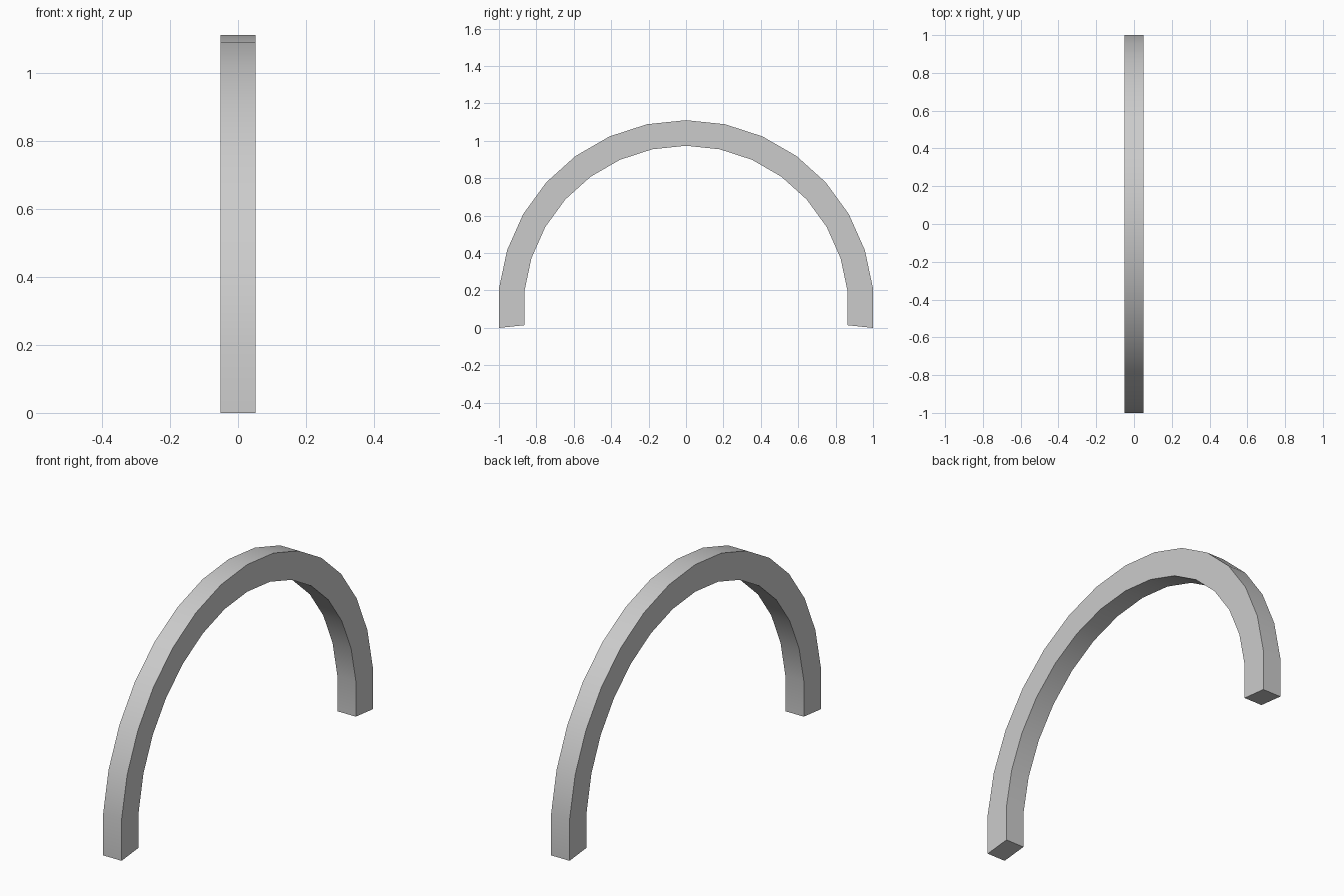
import bpy, bmesh
from math import radians, sin, cos

if "Cube" in bpy.data.objects:
    bpy.data.objects.remove(bpy.data.objects["Cube"])

HALF_WIDTH = 0.0515
R_OUT = 1 / cos(radians(6))
R_IN = 0.8640 / cos(radians(6))
CENTRE_Z = R_OUT * sin(radians(6))

# Square-section ring swept from -6 to 186 degrees in 12 degree steps
bm = bmesh.new()
sections = []
for i in range(17):
    a = radians(-6 + 12 * i)
    corners = [(-HALF_WIDTH, R_IN), (HALF_WIDTH, R_IN), (HALF_WIDTH, R_OUT), (-HALF_WIDTH, R_OUT)]
    sections.append([bm.verts.new((x, r * cos(a), CENTRE_Z + r * sin(a))) for x, r in corners])

# Side walls between neighbouring sections
for s, t in zip(sections, sections[1:]):
    for k in range(4):
        n = (k + 1) % 4
        bm.faces.new((s[k], s[n], t[n], t[k]))

# Feet
bm.faces.new(sections[0])
bm.faces.new(sections[-1])
bmesh.ops.recalc_face_normals(bm, faces=bm.faces)

mesh = bpy.data.meshes.new("arch")
bm.to_mesh(mesh)
bm.free()
arch = bpy.data.objects.new("arch", mesh)
bpy.context.collection.objects.link(arch)

# Smooth along the curve, sharp at the long edges
bpy.context.view_layer.objects.active = arch
arch.select_set(True)
bpy.ops.object.shade_smooth_by_angle(angle=radians(30))
